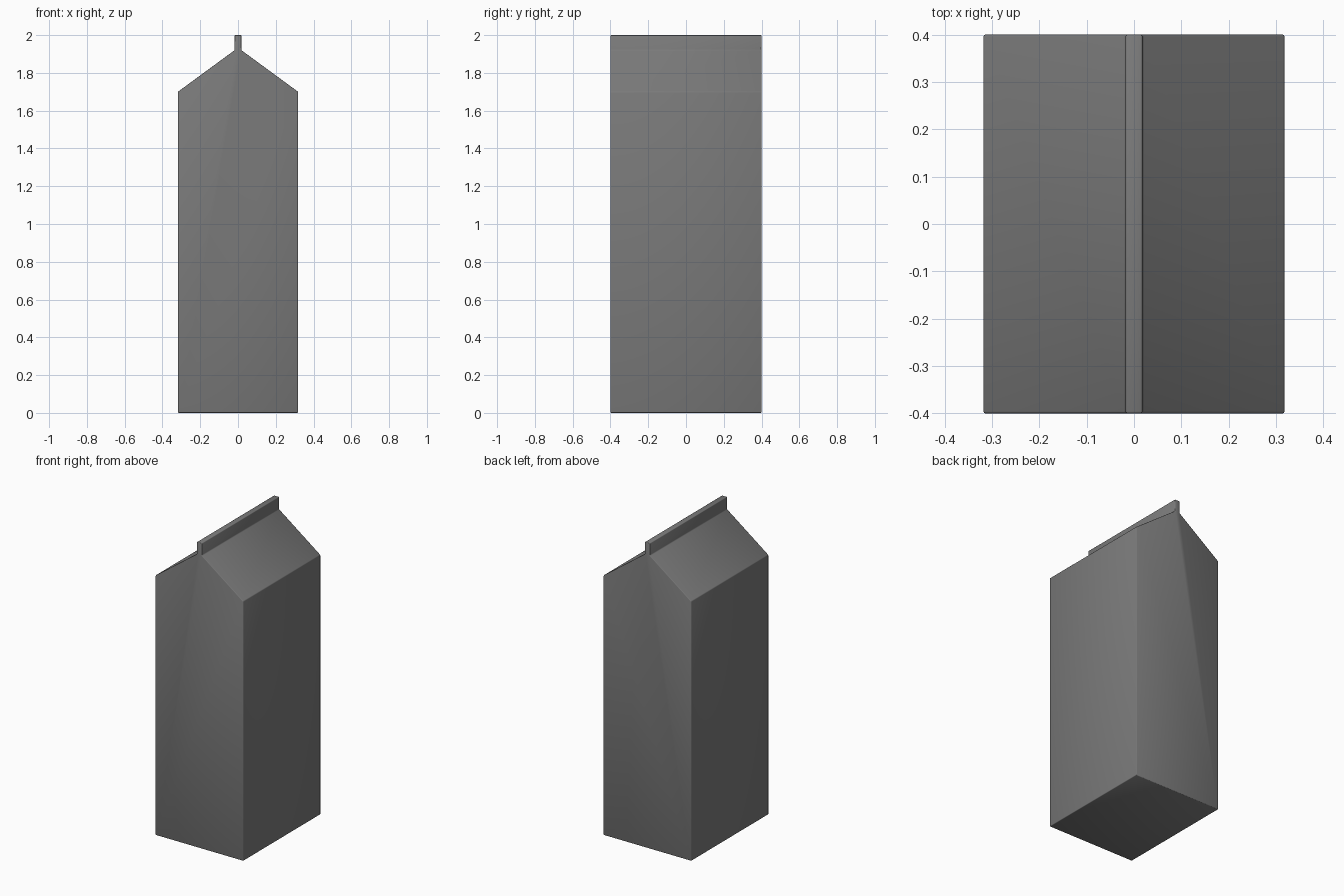
import bpy, bmesh

if "Cube" in bpy.data.objects:
    bpy.data.objects.remove(bpy.data.objects["Cube"])

# Right half of the front outline: base, shoulder, gable, sealed top fin
half = [(0.318, 0.0), (0.318, 1.70), (0.018, 1.92), (0.018, 2.0)]
outline = half + [(-x, z) for x, z in reversed(half)]
DEPTH = 0.8

# Carton: the outline extruded from front to back
bm = bmesh.new()
front = bm.faces.new([bm.verts.new((x, -DEPTH / 2, z)) for x, z in outline])
result = bmesh.ops.extrude_face_region(bm, geom=[front], use_keep_orig=True)
back_verts = [g for g in result["geom"] if isinstance(g, bmesh.types.BMVert)]
bmesh.ops.translate(bm, verts=back_verts, vec=(0, DEPTH, 0))
bmesh.ops.recalc_face_normals(bm, faces=bm.faces)

mesh = bpy.data.meshes.new("carton")
bm.to_mesh(mesh)
bm.free()
carton = bpy.data.objects.new("carton", mesh)
bpy.context.collection.objects.link(carton)

# Slightly softened, smooth-shaded folds
bevel = carton.modifiers.new("soft_folds", "BEVEL")
bevel.width = 0.004
bevel.segments = 2
bevel.limit_method = "ANGLE"
mesh.shade_smooth()

# Dark grey card
card = bpy.data.materials.new("dark_card")
card.diffuse_color = (0.2, 0.2, 0.2, 1)
card.use_nodes = True
card.node_tree.nodes["Principled BSDF"].inputs["Base Color"].default_value = card.diffuse_color
mesh.materials.append(card)
